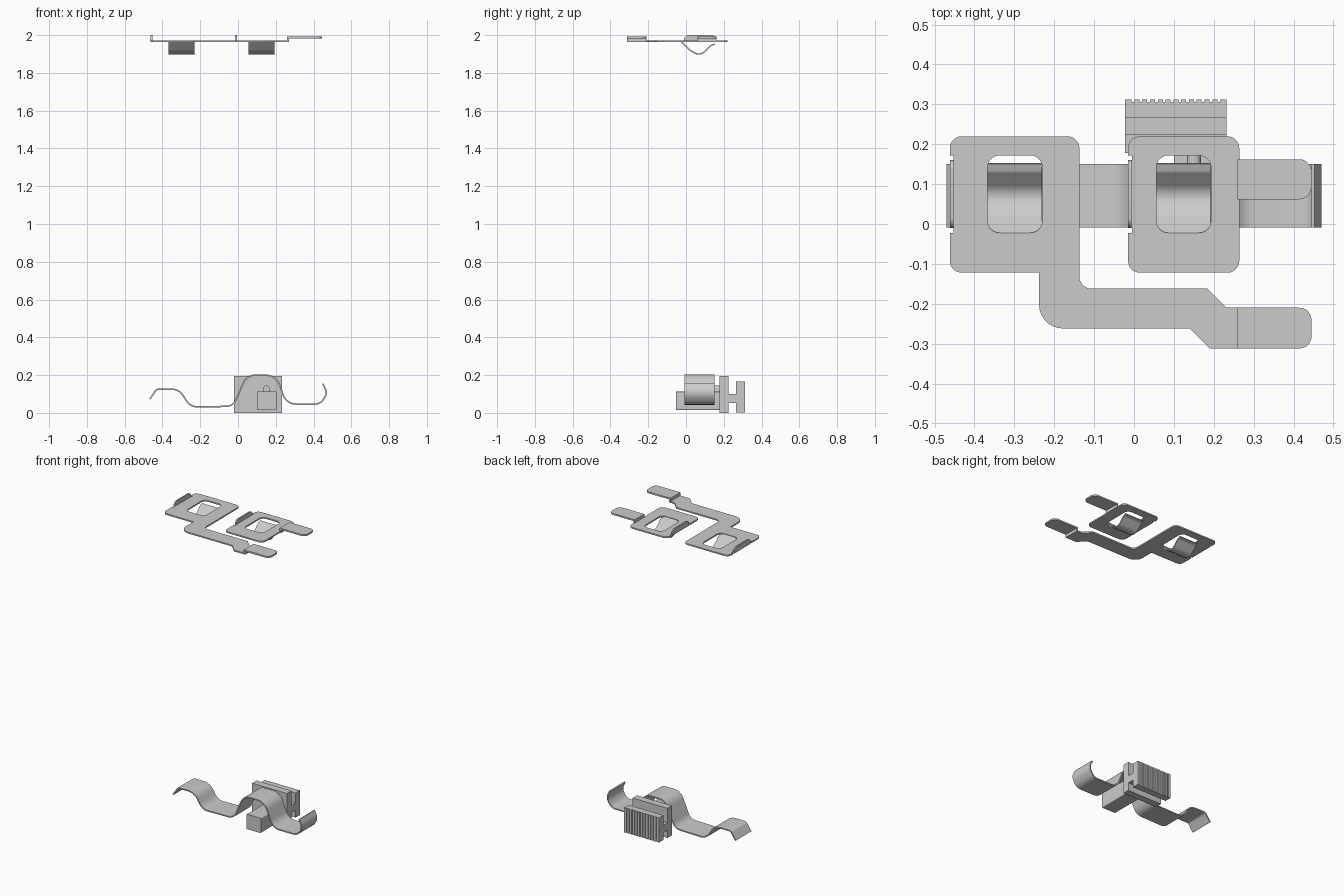
import bpy, bmesh, math
from mathutils import Vector

if "Cube" in bpy.data.objects:
    bpy.data.objects.remove(bpy.data.objects["Cube"])


def fillet(pts, closed=True, steps=7):
    """Round each (a, b, radius) corner of a path."""
    out, n = [], len(pts)
    for i, p in enumerate(pts):
        c = Vector(p[:2])
        r = p[2] if len(p) > 2 else 0
        if r == 0 or (not closed and i in (0, n - 1)):
            out.append(c)
            continue
        u = (Vector(pts[i - 1][:2]) - c).normalized()
        v = (Vector(pts[(i + 1) % n][:2]) - c).normalized()
        half = u.angle(v) / 2
        centre = c + (u + v).normalized() * r / math.sin(half)
        t = r / math.tan(half)
        a, b = c + u * t - centre, c + v * t - centre
        sweep = a.angle(b)
        for k in range(steps + 1):
            f = k / steps
            out.append(centre + (a * math.sin((1 - f) * sweep) + b * math.sin(f * sweep)) / math.sin(sweep))
    return out


def prism(name, loops, lo, hi, axis='Z'):
    """Extrude outlines (first is outer, others are holes) from lo to hi."""
    cu = bpy.data.curves.new(name, 'CURVE')
    cu.dimensions = '2D'
    cu.fill_mode = 'BOTH'
    cu.extrude = (hi - lo) / 2
    for loop in loops:
        sp = cu.splines.new('POLY')
        sp.points.add(len(loop) - 1)
        for q, p in zip(sp.points, loop):
            q.co = (p[0], p[1], 0, 1)
        sp.use_cyclic_u = True
    ob = bpy.data.objects.new(name, cu)
    bpy.context.collection.objects.link(ob)
    bpy.ops.object.select_all(action='DESELECT')
    ob.select_set(True)
    bpy.context.view_layer.objects.active = ob
    bpy.ops.object.convert(target='MESH')
    ob = bpy.context.object
    bm = bmesh.new()
    bm.from_mesh(ob.data)
    mid = (lo + hi) / 2
    for v in bm.verts:
        a, b, c = v.co
        c += mid
        v.co = {'Z': (a, b, c), 'Y': (a, c, b), 'X': (c, a, b)}[axis]
    bmesh.ops.remove_doubles(bm, verts=bm.verts, dist=1e-5)
    bmesh.ops.recalc_face_normals(bm, faces=bm.faces)
    bm.to_mesh(ob.data)
    bm.free()
    bpy.ops.object.shade_smooth_by_angle(angle=math.radians(35))
    return ob


def ribbon(name, path, thick, lo, hi, axis):
    """Bent sheet strip: offset a filleted path to both sides and extrude."""
    p = fillet(path, closed=False)
    left, right = [], []
    for i, c in enumerate(p):
        d = (p[min(i + 1, len(p) - 1)] - p[max(i - 1, 0)]).normalized()
        n = Vector((-d.y, d.x)) * thick / 2
        left.append(c + n)
        right.append(c - n)
    return prism(name, [left + right[::-1]], lo, hi, axis)


def rect(x0, x1, y0, y1, r=0):
    return fillet([(x0, y0, r), (x1, y0, r), (x1, y1, r), (x0, y1, r)])


Z0, Z1 = 1.963, 1.972      # contact sheet
T0, T1 = 1.983, 1.993      # raised terminal tabs
BEND = 0.264


def left_edge(x):
    """Left side of a contact plate, top to bottom, with bend reliefs."""
    return [(x, 0.22, 0.03), (x, 0.172), (x + 0.01, 0.172), (x + 0.01, 0.16), (x, 0.16),
            (x, -0.01), (x + 0.01, -0.01), (x + 0.01, -0.022), (x, -0.022), (x, -0.122, 0.03)]


def contact_details(name, x, w0, w1, tab0, tab1):
    """Upturned lip, spring tongue and stepped tab of one contact."""
    prism(name + "_lip", [fillet([(-0.01, Z0), (0.16, Z0), (0.16, 2.0, 0.025), (-0.01, 2.0, 0.025)])],
          x, x + 0.009, 'X')
    ribbon(name + "_spring_tongue",
           [(-0.026, 1.968), (0.02, 1.92, 0.05), (0.074, 1.889, 0.045), (0.132, 1.945, 0.02), (0.152, 1.952)],
           0.007, w0, w1, 'X')
    prism(name + "_riser", [rect(BEND - 0.004, BEND + 0.006, tab0, tab1)], Z0, T1)
    prism(name + "_tab", [fillet([(BEND, tab0), (0.445, tab0, 0.03), (0.445, tab1, 0.03), (BEND, tab1)])],
          T0, T1)


# Left contact plate with its long cranked arm
left = left_edge(-0.462) + [
    (-0.238, -0.122), (-0.238, -0.262, 0.06), (0.14, -0.262), (0.19, -0.312), (BEND, -0.312),
    (BEND, -0.21), (0.232, -0.21), (0.184, -0.162), (-0.137, -0.162, 0.03), (-0.137, 0.22, 0.03)]
prism("left_contact_plate", [fillet(left), rect(-0.367, -0.23, -0.022, 0.172, 0.03)], Z0, Z1)
contact_details("left_contact", -0.462, -0.367, -0.231, -0.312, -0.21)

# Right contact plate
right = left_edge(-0.015) + [(BEND, -0.122, 0.03), (BEND, 0.22, 0.03)]
prism("right_contact_plate", [fillet(right), rect(0.056, 0.193, -0.022, 0.172, 0.03)], Z0, Z1)
contact_details("right_contact", -0.015, 0.056, 0.192, 0.062, 0.162)

# Wavy leaf spring
ribbon("leaf_spring",
       [(-0.467, 0.073), (-0.43, 0.126, 0.025), (-0.311, 0.126, 0.075), (-0.253, 0.031, 0.07),
        (-0.025, 0.035, 0.06), (0.046, 0.2, 0.07), (0.201, 0.2, 0.08), (0.257, 0.047, 0.07),
        (0.437, 0.047, 0.05), (0.474, 0.105, 0.05), (0.449, 0.155)],
       0.008, -0.009, 0.151, 'Y')

# Slider: front flange, web, ribbed thumb plate
X0, X1 = -0.022, 0.232
prism("slider_flange", [rect(0.178, 0.224, 0, 0.195)], X0, X1, 'X')
prism("slider_web", [rect(0.222, 0.268, 0.052, 0.1)], X0, X1, 'X')
grip = [(X0, 0.266), (X1, 0.266)]
ribs, g = 13, 0.0035
pitch = (X1 - X0) / ribs
grip.append((X1, 0.312))
for i in range(ribs - 1, 0, -1):
    x = X0 + i * pitch
    grip += [(x + g, 0.312), (x + g, 0.306), (x - g, 0.306), (x - g, 0.312)]
grip.append((X0, 0.312))
prism("slider_thumb_plate", [grip], 0.003, 0.165)

# Slider driving lug and the small round-topped nub above it
prism("slider_lug", [rect(0.1, 0.204, 0.015, 0.113, 0.005)], -0.054, 0.18, 'Y')
prism("slider_nub", [fillet([(0.133, 0.1), (0.168, 0.1), (0.168, 0.145, 0.017), (0.133, 0.145, 0.017)])],
      0.15, 0.18, 'Y')
